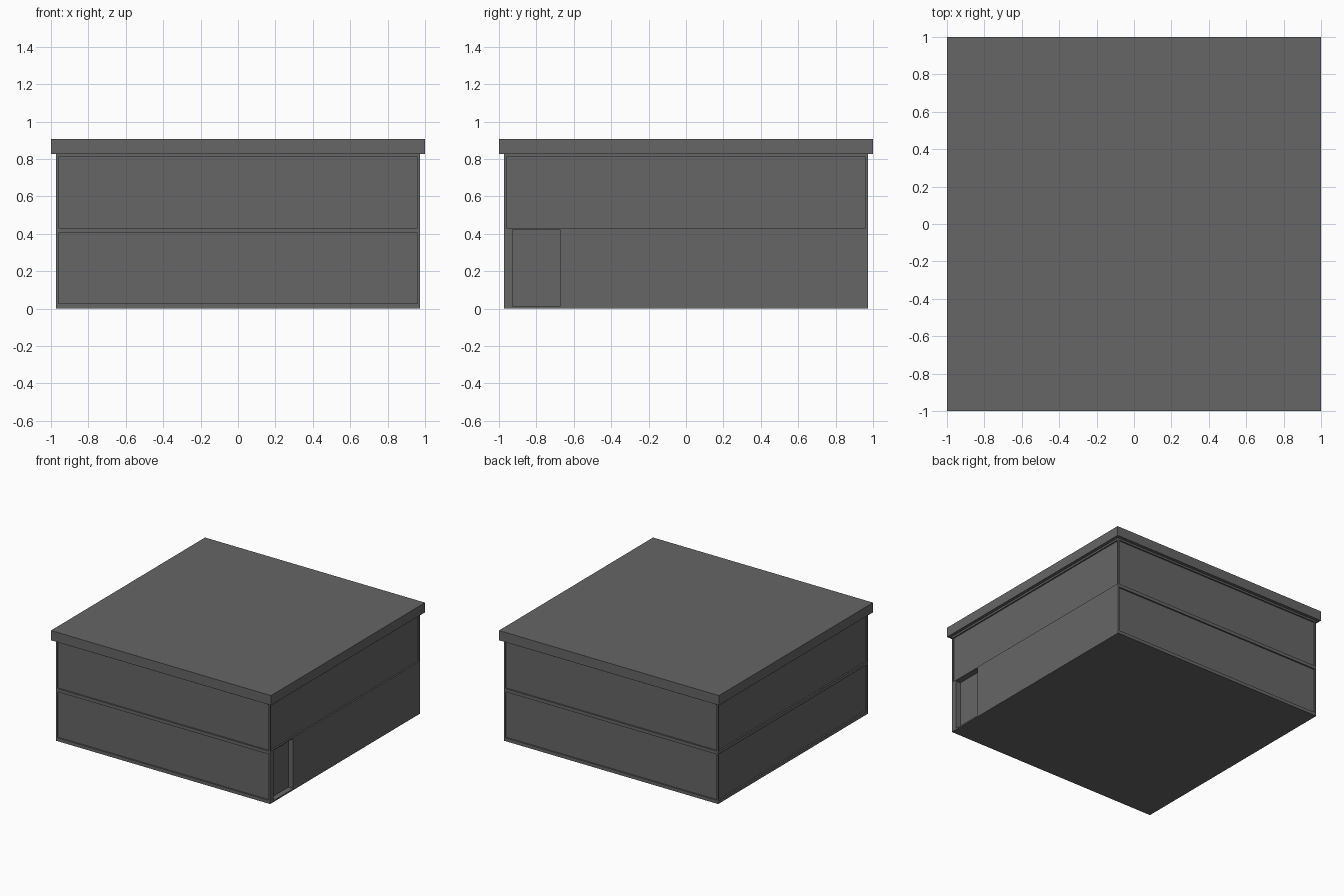
import bpy, bmesh
from mathutils import Matrix, Vector

if "Cube" in bpy.data.objects:
    bpy.data.objects.remove(bpy.data.objects["Cube"])

grey = bpy.data.materials.new("dark_grey")
grey.diffuse_color = (0.133, 0.133, 0.133, 1)
grey.use_nodes = True
grey.node_tree.nodes["Principled BSDF"].inputs["Base Color"].default_value = grey.diffuse_color

W = 0.974        # half width of the walls
P = 0.961        # half width of the recessed panels
DEPTH = 0.012    # recess depth of the panels
UPPER, LOWER = (0.432, 0.813), (0.027, 0.405)


def make_boxes(name, boxes):
    """One object from a list of (min corner, max corner) boxes."""
    bm = bmesh.new()
    for lo, hi in boxes:
        lo, hi = Vector(lo), Vector(hi)
        size = hi - lo
        mat = Matrix.Translation((lo + hi) / 2) @ Matrix.Diagonal((*size, 1))
        bmesh.ops.create_cube(bm, size=1, matrix=mat)
    mesh = bpy.data.meshes.new(name)
    bm.to_mesh(mesh)
    bm.free()
    mesh.materials.append(grey)
    obj = bpy.data.objects.new(name, mesh)
    bpy.context.collection.objects.link(obj)
    return obj


# Walls and overhanging flat roof
walls = make_boxes("walls", [((-W, -W, 0), (W, W, 0.828))])
make_boxes("roof_slab", [((-1, -1, 0.828), (1, 1, 0.908))])

# Recesses: two panels on front, back and left, one upper panel on the right
cuts = []
for z0, z1 in (UPPER, LOWER):
    for s in (-1, 1):
        a, b = sorted((s * (W - DEPTH), s * (W + 0.1)))
        cuts.append(((-P, a, z0), (P, b, z1)))
        if s < 0 or z0 == UPPER[0]:
            cuts.append(((a, -P, z0), (b, P, z1)))
# Doorway at the front end of the right wall
cuts.append(((W - 0.045, -0.928, 0.012), (W + 0.1, -0.674, 0.423)))

cutter = make_boxes("recess_cutter", cuts)
cutter.hide_render = True
mod = walls.modifiers.new("recesses", 'BOOLEAN')
mod.operation = 'DIFFERENCE'
mod.solver = 'EXACT'
mod.use_self = True
mod.object = cutter

# Bake the cut and drop the helper
bpy.context.view_layer.update()
deps = bpy.context.evaluated_depsgraph_get()
baked = bpy.data.meshes.new_from_object(walls.evaluated_get(deps))
walls.modifiers.clear()
walls.data = baked
bpy.data.objects.remove(cutter)
